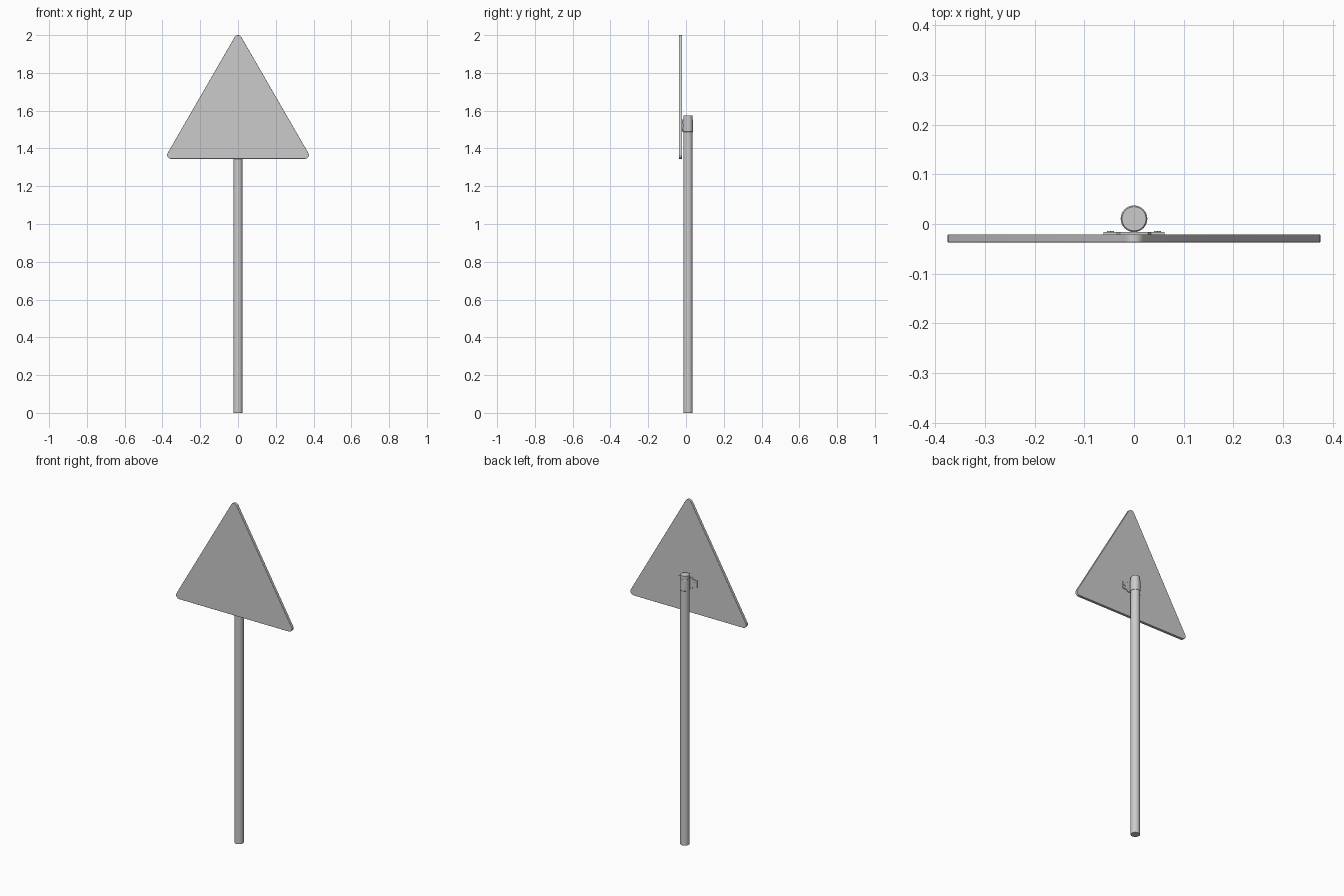
import bpy, bmesh, math
from mathutils import Vector

if "Cube" in bpy.data.objects:
    bpy.data.objects.remove(bpy.data.objects["Cube"])

POLE_Y = 0.0105


def finish(ob, bevel=0.0):
    if bevel:
        m = ob.modifiers.new("bevel", 'BEVEL')
        m.width, m.segments = bevel, 2
        m.limit_method = 'ANGLE'
    bpy.ops.object.select_all(action='DESELECT')
    ob.select_set(True)
    bpy.context.view_layer.objects.active = ob
    bpy.ops.object.shade_smooth_by_angle(angle=math.radians(35))
    return ob


def extrude(name, pts, direction, bevel=0.0):
    bm = bmesh.new()
    face = bm.faces.new([bm.verts.new(p) for p in pts])
    res = bmesh.ops.extrude_face_region(bm, geom=[face])
    moved = [v for v in res["geom"] if isinstance(v, bmesh.types.BMVert)]
    bmesh.ops.translate(bm, verts=moved, vec=Vector(direction))
    bmesh.ops.recalc_face_normals(bm, faces=bm.faces)
    me = bpy.data.meshes.new(name)
    bm.to_mesh(me)
    bm.free()
    ob = bpy.data.objects.new(name, me)
    bpy.context.collection.objects.link(ob)
    return finish(ob, bevel)


def cylinder(name, r, depth, loc, rot=(0, 0, 0), sides=32, bevel=0.0):
    bpy.ops.mesh.primitive_cylinder_add(vertices=sides, radius=r, depth=depth,
                                        location=loc, rotation=rot)
    ob = bpy.context.object
    ob.name = name
    return finish(ob, bevel)


# Triangular sign panel with rounded corners
r, z0 = 0.0205, 1.345
half = 0.375 - r
centres = [(half, z0 + r, -90), (0, 2.0 - r, 30), (-half, z0 + r, 150)]
outline = []
for cx, cz, start in centres:
    for i in range(9):
        a = math.radians(start + i * 15)
        outline.append((cx + r * math.cos(a), -0.037, cz + r * math.sin(a)))
extrude("sign_panel", outline, (0, 0.016, 0), 0.001)

# Pole
cylinder("pole", 0.025, 1.575, (0, POLE_Y, 1.575 / 2), bevel=0.001)

# Clamp band wrapping the pole
cylinder("clamp_band", 0.0268, 0.068, (0, POLE_Y, 1.521), bevel=0.003)

# Flat bracket behind the panel, narrowing to a tab on each side
shape = [(-0.028, 1.49), (0.028, 1.49), (0.034, 1.5), (0.061, 1.5),
         (0.061, 1.542), (0.034, 1.542), (0.028, 1.552), (-0.028, 1.552),
         (-0.034, 1.542), (-0.061, 1.542), (-0.061, 1.5), (-0.034, 1.5)]
extrude("bracket", [(x, -0.0215, z) for x, z in shape], (0, 0.005, 0))

# Bolt heads on the tabs
for side in (-1, 1):
    cylinder("bolt", 0.008, 0.003, (side * 0.047, -0.0155, 1.521),
             (math.pi / 2, 0, 0), sides=6)
